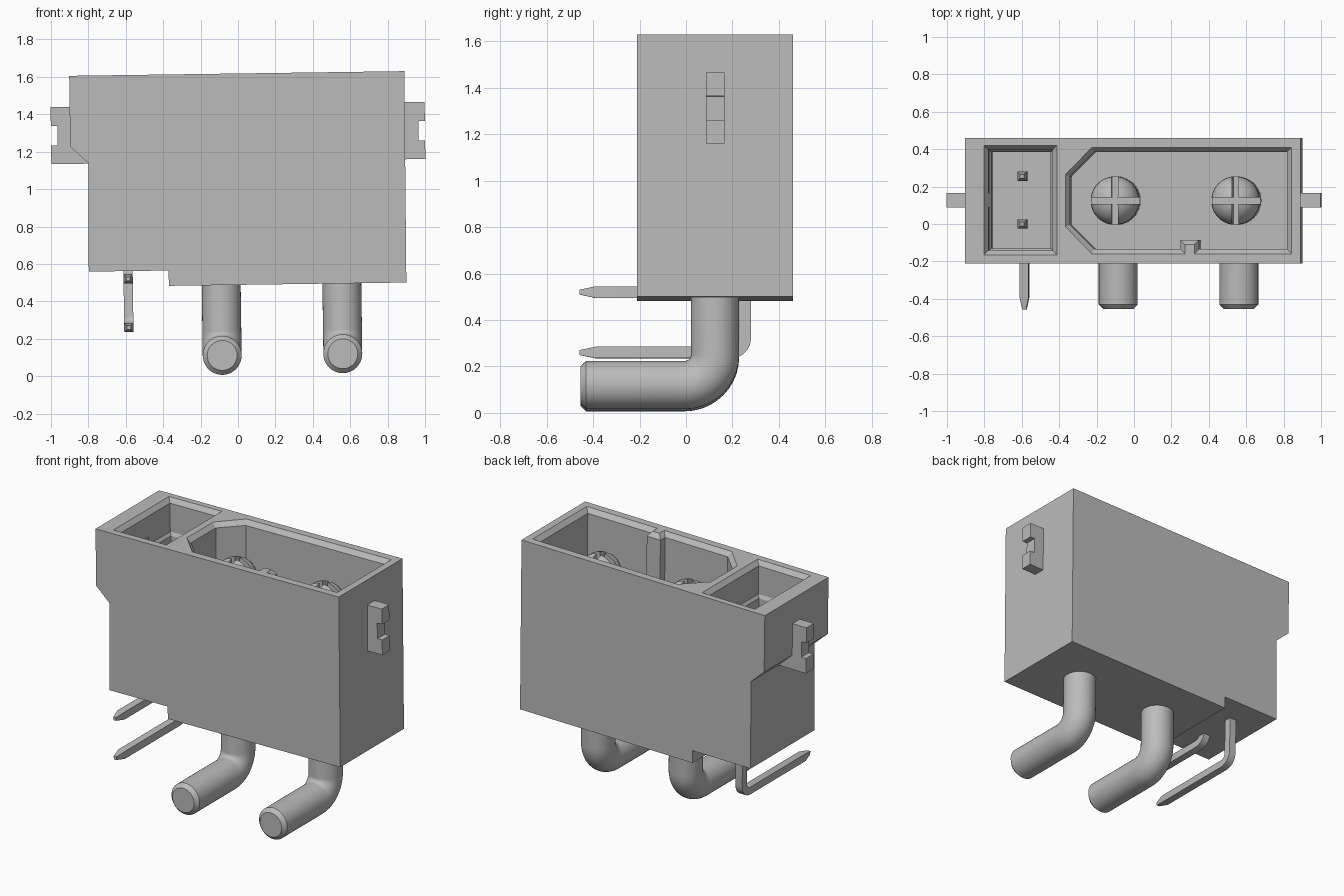
import bpy, bmesh
from math import sin, cos, pi, radians
from mathutils import Matrix, Vector

if "Cube" in bpy.data.objects:
    bpy.data.objects.remove(bpy.data.objects["Cube"], do_unlink=True)

TILT = Matrix.Rotation(radians(-0.8), 4, "Y")  # the whole part leans slightly

grey = bpy.data.materials.new("plain grey")
grey.use_nodes = True
grey.diffuse_color = (0.5, 0.5, 0.5, 1)
grey.node_tree.nodes["Principled BSDF"].inputs["Base Color"].default_value = (0.5, 0.5, 0.5, 1)


def loft(name, sections, smooth=False):
    """Skin a run of equal-length closed outlines and cap both ends."""
    bm = bmesh.new()
    rings = [[bm.verts.new(TILT @ Vector(p)) for p in s] for s in sections]
    for a, b in zip(rings, rings[1:]):
        for i in range(len(a)):
            j = (i + 1) % len(a)
            bm.faces.new((a[i], a[j], b[j], b[i]))
    bm.faces.new(rings[0])
    bm.faces.new(rings[-1])
    bmesh.ops.recalc_face_normals(bm, faces=bm.faces)
    mesh = bpy.data.meshes.new(name)
    bm.to_mesh(mesh)
    bm.free()
    mesh.materials.append(grey)
    ob = bpy.data.objects.new(name, mesh)
    bpy.context.collection.objects.link(ob)
    if smooth:
        select(ob)
        bpy.ops.object.shade_smooth_by_angle(angle=radians(30))
    return ob


def select(ob):
    bpy.ops.object.select_all(action="DESELECT")
    ob.select_set(True)
    bpy.context.view_layer.objects.active = ob


def extrude_y(name, profile, y0, y1):
    return loft(name, [[(x, y, z) for x, z in profile] for y in (y0, y1)])


def cut(ob, cutter):
    mod = ob.modifiers.new("cut", "BOOLEAN")
    mod.operation, mod.solver, mod.object = "DIFFERENCE", "EXACT", cutter
    select(ob)
    bpy.ops.object.modifier_apply(modifier=mod.name)
    bpy.data.objects.remove(cutter, do_unlink=True)


def rect(x0, x1, y0, y1):
    return [(x0, y0), (x1, y0), (x1, y1), (x0, y1)]


def stack(name, levels):
    return loft(name, [[(x, y, z) for x, y in outline] for z, outline in levels])


def sweep(name, x, path, sides, smooth, turn=0.0):
    """Sweep a regular section along (y, z, direction angle, radius) stations."""
    sections = []
    for y, z, a, r in path:
        ring = []
        for k in range(sides):
            t = 2 * pi * k / sides + turn
            u, v = r * cos(t), r * sin(t)
            ring.append((x + u, y + v * cos(a), z - v * sin(a)))
        sections.append(ring)
    return loft(name, sections, smooth)


def bend(y, z, radius, r, steps):
    """Quarter turn from pointing down to pointing forward, ending at height z."""
    return [(y - radius + radius * cos(a), z + radius - radius * sin(a), a, r)
            for a in (pi / 2 * i / steps for i in range(steps + 1))]


# Housing with stepped underside and cut-in lower left wall
TOP = 1.618
housing = extrude_y("housing", [
    (-0.88, TOP), (0.912, TOP), (0.907, 0.488), (-0.363, 0.488), (-0.363, 0.57),
    (-0.79, 0.57), (-0.784, 1.15), (-0.88, 1.24)], -0.21, 0.46)


# Main socket with cropped corners, a bevelled rim and a key rib
def socket(e):
    return [(-0.32 - e, -0.005 - e / 3), (-0.19 - e / 2, -0.135 - e), (0.27 + e, -0.135 - e),
            (0.27 + e, -0.085 - e), (0.37 - e, -0.085 - e), (0.37 - e, -0.135 - e),
            (0.84 + e, -0.135 - e), (0.84 + e, 0.385 + e), (-0.19 - e / 2, 0.385 + e),
            (-0.32 - e, 0.255 + e / 3)]


cut(housing, stack("socket_cutter", [
    (0.8, socket(0)), (TOP - 0.03, socket(0)), (TOP, socket(0.025)), (TOP + 0.05, socket(0.025))]))

# Signal socket with a bevelled rim and an inner ledge
wide, mid = rect(-0.78, -0.39, -0.165, 0.42), rect(-0.757, -0.413, -0.142, 0.397)
inner = rect(-0.743, -0.427, -0.13, 0.385)
cut(housing, stack("signal_cutter", [
    (0.8, inner), (1.38, inner), (1.4, mid), (TOP - 0.03, mid), (TOP, wide), (TOP + 0.05, wide)]))

# Notched side clips
for name, base, tip in (("right_clip", -0.75, -0.982), ("left_clip", 0.87, 1.018)):
    notch = tip - 0.035 * (1 if tip > 0 else -1)
    extrude_y(name, [(base, 1.147), (tip, 1.147), (tip, 1.247), (notch, 1.247),
                     (notch, 1.35), (tip, 1.35), (tip, 1.452), (base, 1.452)], 0.087, 0.165)

# Power contacts: domed split head above, bent solder tail below
HEAD, TAIL, Y = 0.13, 0.104, 0.125
for name, x in (("right_power_contact", -0.083), ("left_power_contact", 0.562)):
    dome = [(Y, 1.37 + HEAD * cos(a), 0, HEAD * sin(a))
            for a in (pi / 2 * i / 8 for i in range(9)) if a > 0]
    dome.insert(0, (Y, 1.37 + HEAD, 0, 0.004))
    path = dome + [(Y, 0.78, 0, HEAD), (Y, 0.77, 0, TAIL)]
    path += bend(Y, 0.112, 0.13, TAIL, 10)
    path += [(-0.43, 0.112, pi / 2, TAIL), (-0.455, 0.112, pi / 2, 0.08)]
    contact = sweep(name, x, path, 40, True)
    for w, d in ((0.017, 0.2), (0.2, 0.017)):
        slot = rect(x - w, x + w, Y - d, Y + d)
        cut(contact, stack("slot_cutter", [(1.0, slot), (1.6, slot)]))

# Signal pins: square wire with tapered ends
WIRE, POINT = 0.035, 0.015
for name, y, z in (("front_signal_pin", 0.0, 0.528), ("back_signal_pin", 0.255, 0.268)):
    path = [(y, 1.3, 0, POINT), (y, 1.25, 0, WIRE)]
    path += bend(y + 0.0, z, 0.06, WIRE, 5)
    path += [(-0.39, z, pi / 2, WIRE), (-0.458, z, pi / 2, POINT)]
    sweep(name, -0.58, path, 4, True, pi / 4)
